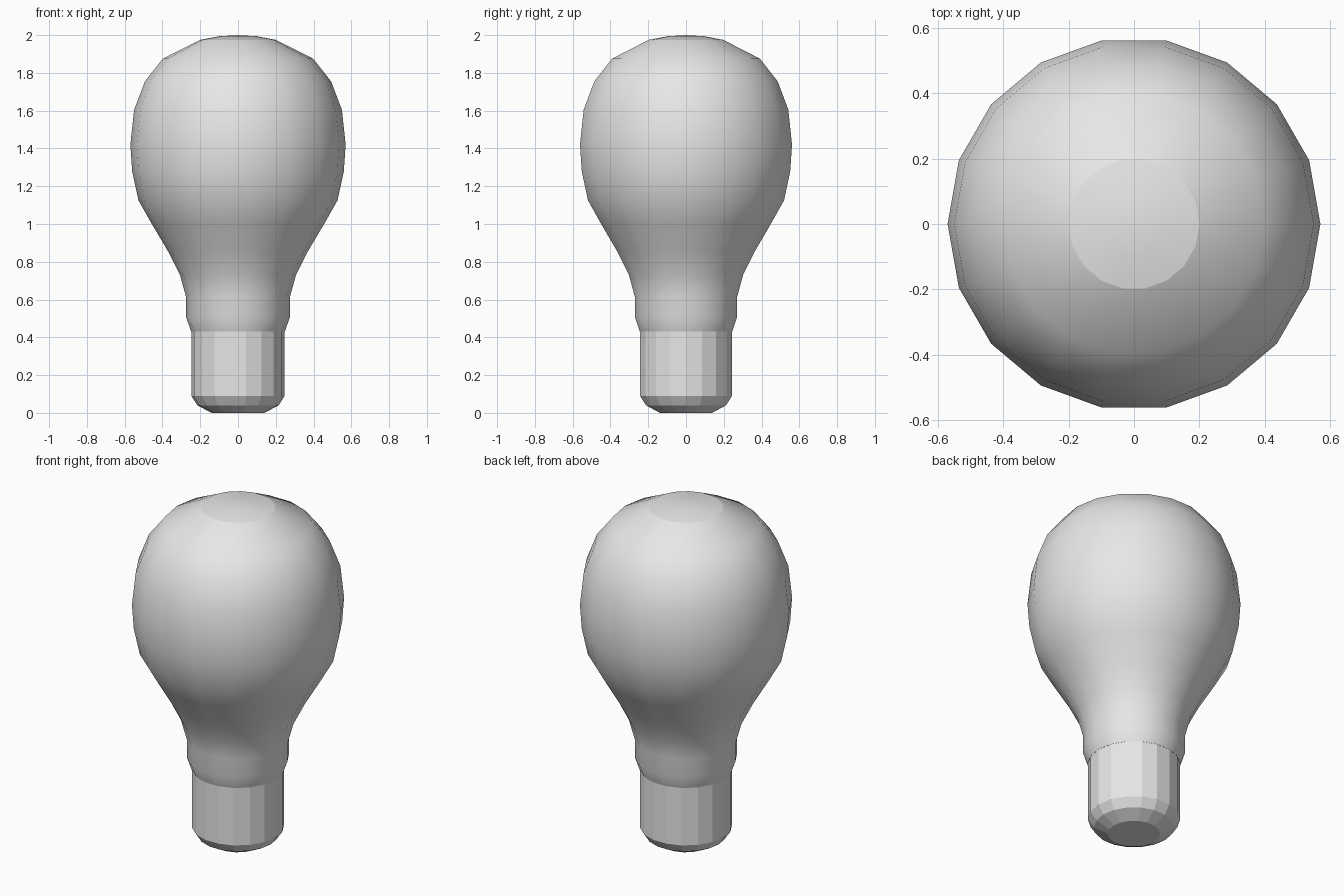
import bpy
import bmesh
from math import cos, sin, tau

SIDES = 18

cube = bpy.data.objects.get("Cube")
if cube:
    bpy.data.objects.remove(cube, do_unlink=True)


def make_material(name, value):
    mat = bpy.data.materials.new(name)
    mat.use_nodes = True
    colour = (value, value, value, 1)
    mat.diffuse_color = colour
    mat.node_tree.nodes["Principled BSDF"].inputs["Base Color"].default_value = colour
    return mat


def lathe(name, profile, mat, smooth):
    """Spin a bottom-to-top (radius, height) profile; radius 0 closes at a point."""
    bm = bmesh.new()
    rings = []
    for r, z in profile:
        count = SIDES if r > 0 else 1
        rings.append([bm.verts.new((r * cos(tau * i / SIDES), r * sin(tau * i / SIDES), z))
                      for i in range(count)])
    for low, high in zip(rings, rings[1:]):
        for i in range(SIDES):
            j = (i + 1) % SIDES
            if len(high) == 1:
                bm.faces.new((low[i], low[j], high[0]))
            else:
                bm.faces.new((low[i], low[j], high[j], high[i]))
    # Close a profile that starts with an open ring
    bm.faces.new(rings[0][::-1])
    for face in bm.faces:
        face.smooth = smooth and len(face.verts) < SIDES
    mesh = bpy.data.meshes.new(name)
    bm.to_mesh(mesh)
    bm.free()
    mesh.materials.append(mat)
    obj = bpy.data.objects.new(name, mesh)
    bpy.context.collection.objects.link(obj)
    return obj


grey = make_material("light grey", 0.8)

# Pear-shaped glass, from the neck collar up to the crown rim
lathe("glass_bulb", [
    (0.248, 0.43), (0.274, 0.505), (0.274, 0.61), (0.307, 0.73), (0.37, 0.855),
    (0.456, 1.0), (0.527, 1.125), (0.56, 1.277), (0.57, 1.42), (0.55, 1.605),
    (0.493, 1.755), (0.398, 1.875), (0.2, 1.975)], grey, True)

# Shallow crown, a separate patch so its rim stays crisp
lathe("glass_crown", [(0.2, 1.975), (0.1, 1.994), (0, 2.0)], grey, True)

# Faceted screw base with a bevelled foot
lathe("screw_base", [
    (0.14, 0), (0.215, 0.04), (0.247, 0.09), (0.247, 0.435)], grey, False)
